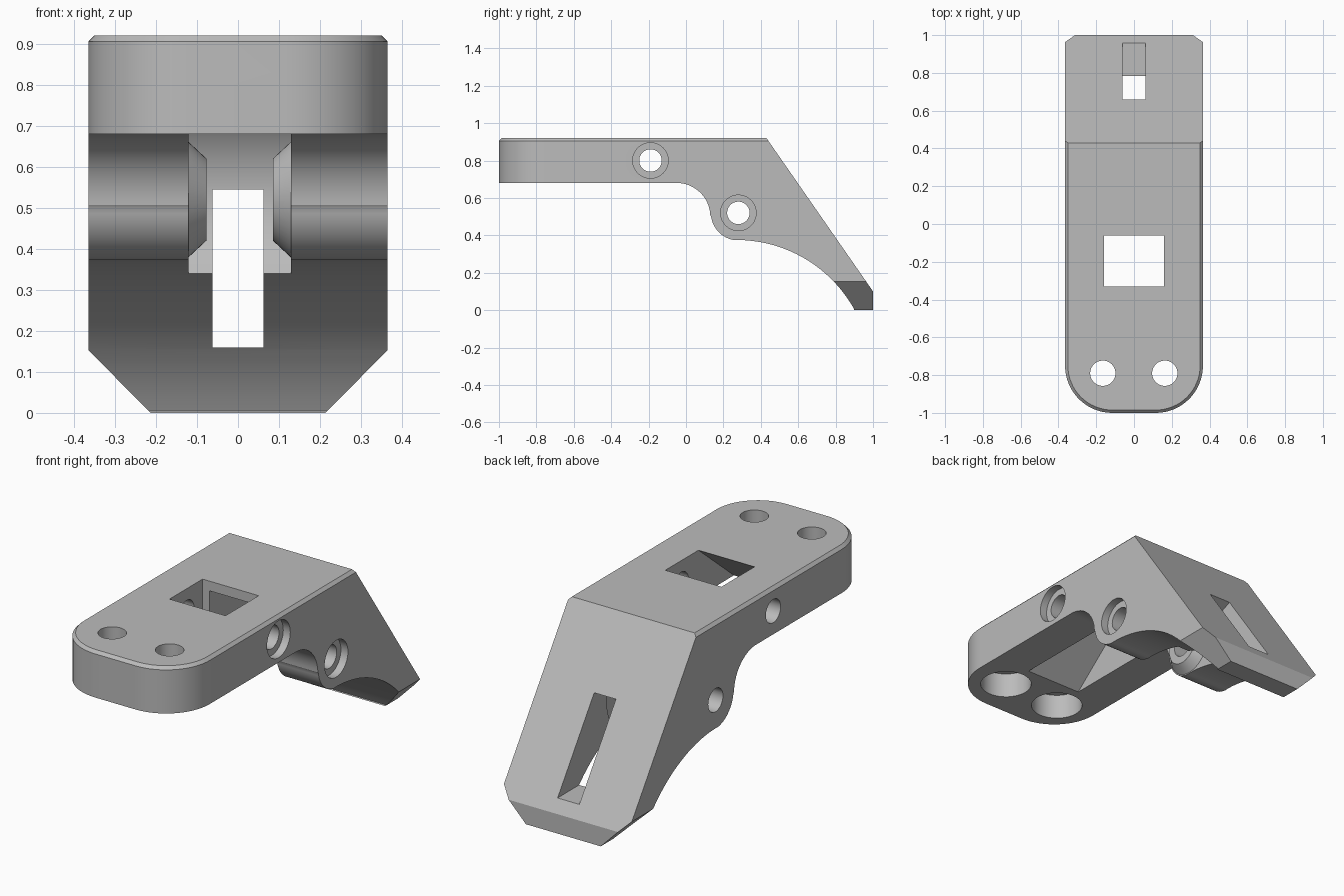
import bpy, bmesh
from math import sin, cos, radians
from mathutils import Vector

cube = bpy.data.objects.get("Cube")
if cube:
    bpy.data.objects.remove(cube, do_unlink=True)

HALF_W, TOP = 0.365, 0.92
PIN_FRONT, PIN_REAR = (-0.19, 0.80), (0.28, 0.52)


def arc(cx, cy, r, start, end, steps=24):
    angles = [radians(start + (end - start) * i / steps) for i in range(steps + 1)]
    return [(cx + r * cos(a), cy + r * sin(a)) for a in angles]


def place(axis, p, t):
    # p lies in the plane across the axis, t runs along it
    return {"x": (t, p[0], p[1]), "y": (p[0], t, p[1]), "z": (p[0], p[1], t)}[axis]


def loft(name, axis, sections):
    """Solid through matching outlines, given as (position, points) pairs."""
    bm = bmesh.new()
    rings = [[bm.verts.new(place(axis, p, t)) for p in pts] for t, pts in sections]
    for a, b in zip(rings, rings[1:]):
        for i in range(len(a)):
            j = (i + 1) % len(a)
            bm.faces.new((a[i], a[j], b[j], b[i]))
    bm.faces.new(rings[0])
    bm.faces.new(rings[-1])
    bmesh.ops.recalc_face_normals(bm, faces=bm.faces)
    mesh = bpy.data.meshes.new(name)
    bm.to_mesh(mesh)
    bm.free()
    obj = bpy.data.objects.new(name, mesh)
    bpy.context.collection.objects.link(obj)
    return obj


def prism(name, axis, pts, lo, hi):
    return loft(name, axis, [(lo, pts), (hi, pts)])


def rod(name, axis, center, r, lo, hi, r_end=None):
    return loft(name, axis, [(lo, arc(*center, r, 0, 352.5, 47)),
                             (hi, arc(*center, r_end or r, 0, 352.5, 47))])


def combine(target, tool, operation):
    tool.hide_render = True
    mod = target.modifiers.new(operation, "BOOLEAN")
    mod.operation, mod.solver, mod.object = operation, "EXACT", tool
    bpy.context.view_layer.objects.active = target
    bpy.ops.object.modifier_apply(modifier=mod.name)
    bpy.data.objects.remove(tool, do_unlink=True)


# Side profile of the bent bracket
profile = [(-1, 0.68), (-1, TOP), (0.43, TOP), (1, 0.1), (1, 0), (0.895, 0)]
profile += arc(0.27, -0.345, 0.72, 29, 89)
profile += arc(*PIN_REAR, 0.147, 265, 188, 14)
profile += arc(-0.05, 0.5, 0.18, 2, 90, 18)
body = prism("hinge_bracket", "x", profile, -0.5, 0.5)


# Plan outline: rounded front corners and a small chamfer round the top
def plan(inset):
    w, r = HALF_W - inset, 0.25 - inset
    c = HALF_W - 0.25
    return (arc(-c, -0.75, r, 180, 270, 16) + arc(c, -0.75, r, 270, 360, 16)
            + [(w, 1.5), (-w, 1.5)])


combine(body, loft("plan_limit", "z", [(-0.2, plan(0)), (TOP - 0.015, plan(0)),
                                       (TOP, plan(0.015)), (TOP + 0.01, plan(0.015))]),
        "INTERSECT")

# Clipped lower corners of the rear tip
for side in (-1, 1):
    clip = [(side * 0.115, -0.1), (side * 0.465, 0.255), (side * 0.6, 0.255), (side * 0.6, -0.1)]
    combine(body, prism("corner_clip", "y", clip, -1.5, 1.5), "DIFFERENCE")

# Front window with its ramp
window = [(-0.74, 0.58), (-0.33, TOP), (-0.33, 1), (-0.06, 1), (-0.06, 0.58)]
combine(body, prism("window_cut", "x", window, -0.16, 0.16), "DIFFERENCE")

# Round clearance around the rear pin
clearance = [(-0.1, 0.87), (-0.06, 0.87)] + arc(*PIN_REAR, 0.28, 110, -180, 48) + [(-0.1, 0.52)]
combine(body, prism("clearance_cut", "x", clearance, -0.121, 0.129), "DIFFERENCE")

# Slot through the sloping back
slot = [(1.1, 0.16), (0.4, 0.16), (0.4, 0.475), (0.56, 0.545), (0.66, 0.589), (1.1, 0.78)]
combine(body, prism("slot_cut", "x", slot, -0.062, 0.062), "DIFFERENCE")

# Conical spacers inside the rear joint
for side in (-1, 1):
    base, tip = 0.004 + side * 0.126, 0.004 + side * 0.081
    cone = loft("spacer", "x", [(base + side * 0.05, arc(*PIN_REAR, 0.142, 0, 352.5, 47)),
                                (base, arc(*PIN_REAR, 0.142, 0, 352.5, 47)),
                                (tip, arc(*PIN_REAR, 0.1, 0, 352.5, 47))])
    combine(body, cone, "UNION")

# Pin holes, recessed on the left side
for pin in (PIN_FRONT, PIN_REAR):
    combine(body, rod("pin_hole", "x", pin, 0.06, -0.6, 0.6), "DIFFERENCE")
    combine(body, rod("pin_recess", "x", pin, 0.095, HALF_W - 0.04, 0.6), "DIFFERENCE")

# Screw holes, counterbored from below
for x in (-0.165, 0.163):
    combine(body, rod("screw_hole", "z", (x, -0.79), 0.067, 0.5, 1.1), "DIFFERENCE")
    combine(body, rod("screw_recess", "z", (x, -0.79), 0.125, 0.5, 0.81), "DIFFERENCE")

# Single grey material
grey = bpy.data.materials.new("plain_grey")
grey.use_nodes = True
color = (0.5, 0.5, 0.5, 1)
grey.diffuse_color = color
grey.node_tree.nodes["Principled BSDF"].inputs["Base Color"].default_value = color
body.data.materials.clear()
body.data.materials.append(grey)
for face in body.data.polygons:
    face.material_index = 0

bpy.ops.object.select_all(action="DESELECT")
body.select_set(True)
bpy.context.view_layer.objects.active = body
bpy.ops.object.shade_smooth_by_angle(angle=radians(25))
